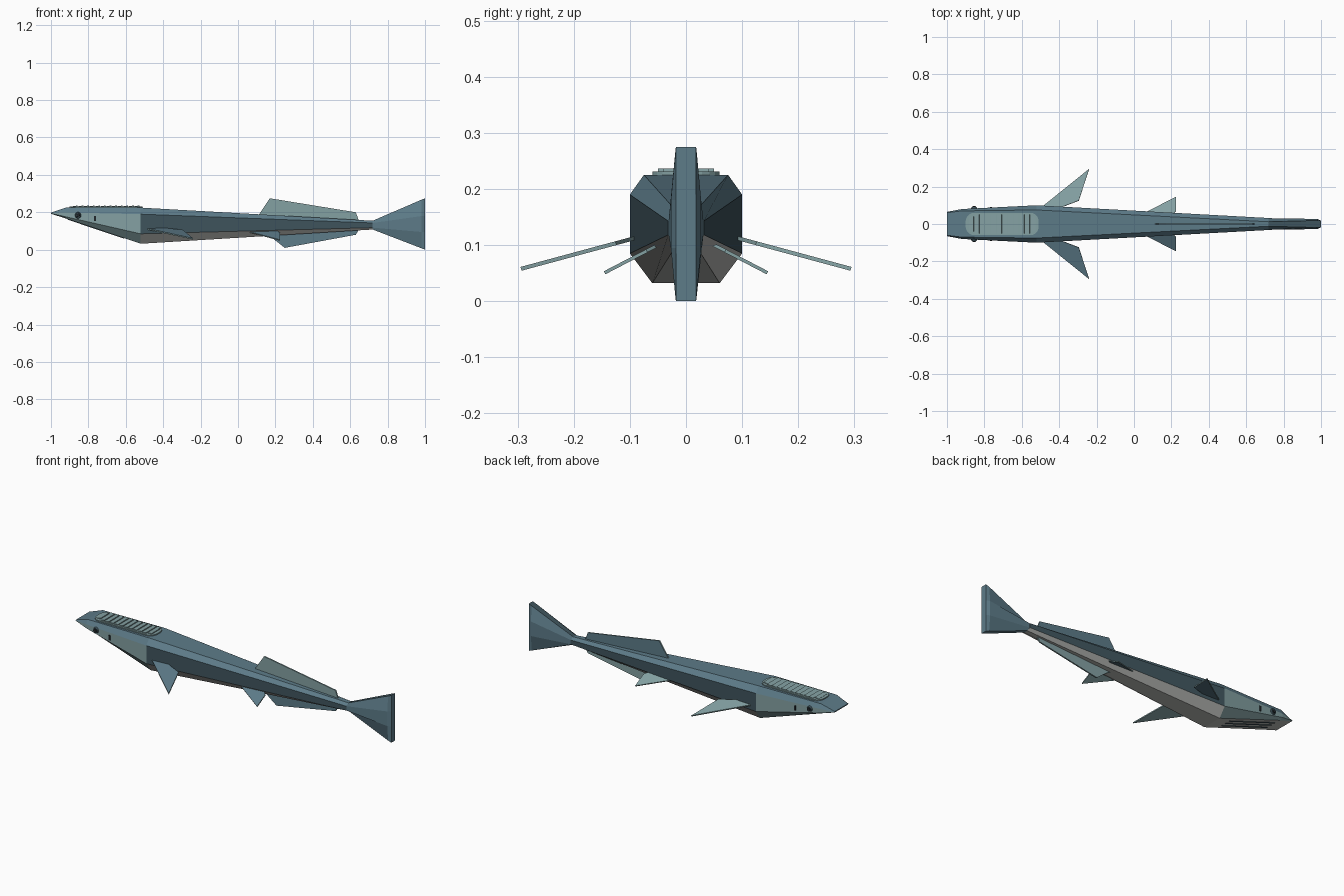
import bpy, bmesh, math
from mathutils import Vector, Matrix

cube = bpy.data.objects.get("Cube")
if cube:
    bpy.data.objects.remove(cube)


def material(name, rgb):
    m = bpy.data.materials.new(name)
    m.use_nodes = True
    m.diffuse_color = (*rgb, 1)
    bsdf = next(n for n in m.node_tree.nodes if n.type == 'BSDF_PRINCIPLED')
    bsdf.inputs["Base Color"].default_value = (*rgb, 1)
    return m


blue = material("steel blue", (.11, .20, .25))
dark = material("dark slate", (.05, .09, .11))
pale = material("pale teal", (.23, .355, .365))
belly = material("belly grey", (.48, .485, .465))
black = material("eye black", (.015, .02, .024))


def finish(name, bm, *mats):
    bmesh.ops.recalc_face_normals(bm, faces=bm.faces)
    mesh = bpy.data.meshes.new(name)
    bm.to_mesh(mesh)
    bm.free()
    for m in mats:
        mesh.materials.append(m)
    ob = bpy.data.objects.new(name, mesh)
    bpy.context.collection.objects.link(ob)
    return ob


def loft(name, sections, mats, rule):
    """Join octagonal sections: x, top y/z, side y, upper/lower z, bottom y/z."""
    bm = bmesh.new()
    rings = []
    for x, yt, zt, ys, zu, zl, yb, zb in sections:
        half = [(yt, zt), (ys, zu), (ys, zl), (yb, zb)]
        loop = half + [(-y, z) for y, z in reversed(half)]
        rings.append([bm.verts.new((x, y, z)) for y, z in loop])
    for a, b in zip(rings, rings[1:]):
        for i in range(8):
            j = (i + 1) % 8
            f = bm.faces.new((a[i], a[j], b[j], b[i]))
            f.material_index = rule(i, f.calc_center_median().x)
    bm.faces.new(rings[0])
    bm.faces.new(rings[-1])
    return finish(name, bm, *mats)


def fin(name, points, thickness, pale_side):
    """Thin slab with a pale rim, pale on one side and blue on the other."""
    pts = [Vector(p) for p in points]
    normal = (pts[1] - pts[0]).cross(pts[2] - pts[0]).normalized()
    if normal.dot(Vector(pale_side)) < 0:
        normal.negate()
    offset = normal * thickness / 2
    bm = bmesh.new()
    a = [bm.verts.new(p + offset) for p in pts]
    b = [bm.verts.new(p - offset) for p in pts]
    bm.faces.new(a)
    bm.faces.new(b[::-1]).material_index = 1
    for i in range(len(pts)):
        j = (i + 1) % len(pts)
        bm.faces.new((a[i], a[j], b[j], b[i]))
    return finish(name, bm, pale, blue)


def box(name, loc, size, mat, tilt=0, bevel=0):
    bm = bmesh.new()
    bmesh.ops.create_cube(bm, size=1, matrix=Matrix.Diagonal((*size, 1)))
    if bevel:
        edges = [e for e in bm.edges if abs(e.verts[0].co.z - e.verts[1].co.z) > size[2] / 2]
        bmesh.ops.bevel(bm, geom=edges, offset=bevel, segments=5, profile=.5, affect='EDGES')
    bm.transform(Matrix.Translation(loc) @ Matrix.Rotation(tilt, 4, 'Y'))
    return finish(name, bm, mat)


# Body: blue back, dark flanks, pale cheeks, grey belly
def body_rule(i, x):
    if i in (1, 2, 4, 5) and x < -.52:
        return 2
    if i in (1, 5):
        return 1
    return 3 if i in (2, 3, 4) else 0


loft("body", [
    (-1, .06, .198, .065, .196, .194, .06, .192),
    (-.92, .07, .225, .08, .199, .176, .062, .167),
    (-.52, .075, .225, .1, .19, .085, .06, .032),
    (.72, .012, .155, .032, .143, .118, .012, .108),
], (blue, dark, pale, belly), body_rule)

# Throat grooves along the sloping chin
for k, y in enumerate((-.03, 0, .03)):
    box("throat_groove_%d" % (k + 1), (-.76, y, .113), (.32, .006, .006), dark, tilt=.325)

# Tail fin with a dark upper edge
loft("tail_fin", [
    (.72, .012, .155, .031, .143, .118, .012, .108),
    (.98, .019, .267, .027, .18, .095, .019, .008),
    (1, .018, .275, .018, .18, .095, .018, 0),
], (blue, dark), lambda i, x: 1 if i == 7 else 0)

# Middle fins
fin("dorsal_fin", [(.1, 0, .17), (.17, 0, .275), (.63, 0, .2), (.65, 0, .145)], .008, (0, -1, 0))
fin("anal_fin", [(.13, 0, .085), (.18, 0, .065), (.25, 0, .01), (.63, 0, .08), (.65, 0, .115)], .008,
    (0, 1, 0))

# Paired fins, sloping down and out
for side, s in (("left", 1), ("right", -1)):
    def sloped(outline, root_z, slope):
        return [(x, s * y, root_z - slope * y) for x, y in outline]

    fin(side + "_pectoral_fin",
        sloped([(-.5, .085), (-.24, .294), (-.295, .125), (-.4, .085)], .137, .27), .007, (0, 0, s))
    fin(side + "_pelvic_fin",
        sloped([(.05, .055), (.225, .145), (.225, .07), (.2, .045)], .126, .52), .006, (0, 0, s))

    # Eye: dark ball in a slate ring
    for part, r, depth, mat in (("eye_ring", .019, .012, dark), ("eye", .012, .02, black)):
        bm = bmesh.new()
        bmesh.ops.create_cone(bm, cap_ends=True, segments=10, radius1=r, radius2=r * .75, depth=depth,
                              matrix=Matrix.Translation((-.855, s * .085, .184))
                              @ Matrix.Rotation(-s * math.pi / 2, 4, 'X'))
        finish(side + "_" + part, bm, mat)

    # Gill slit
    box(side + "_gill_slit", (-.765, s * .088, .167), (.01, .008, .028), black)

# Suction disc with crosswise ridges
box("suction_disc", (-.705, 0, .22), (.39, .12, .022), pale, bevel=.045)
for k in range(12):
    width = .08 if k in (0, 11) else .1
    box("disc_ridge_%d" % (k + 1), (-.87 + .03 * k, 0, .232), (.026, width, .005), pale, tilt=-.15)
